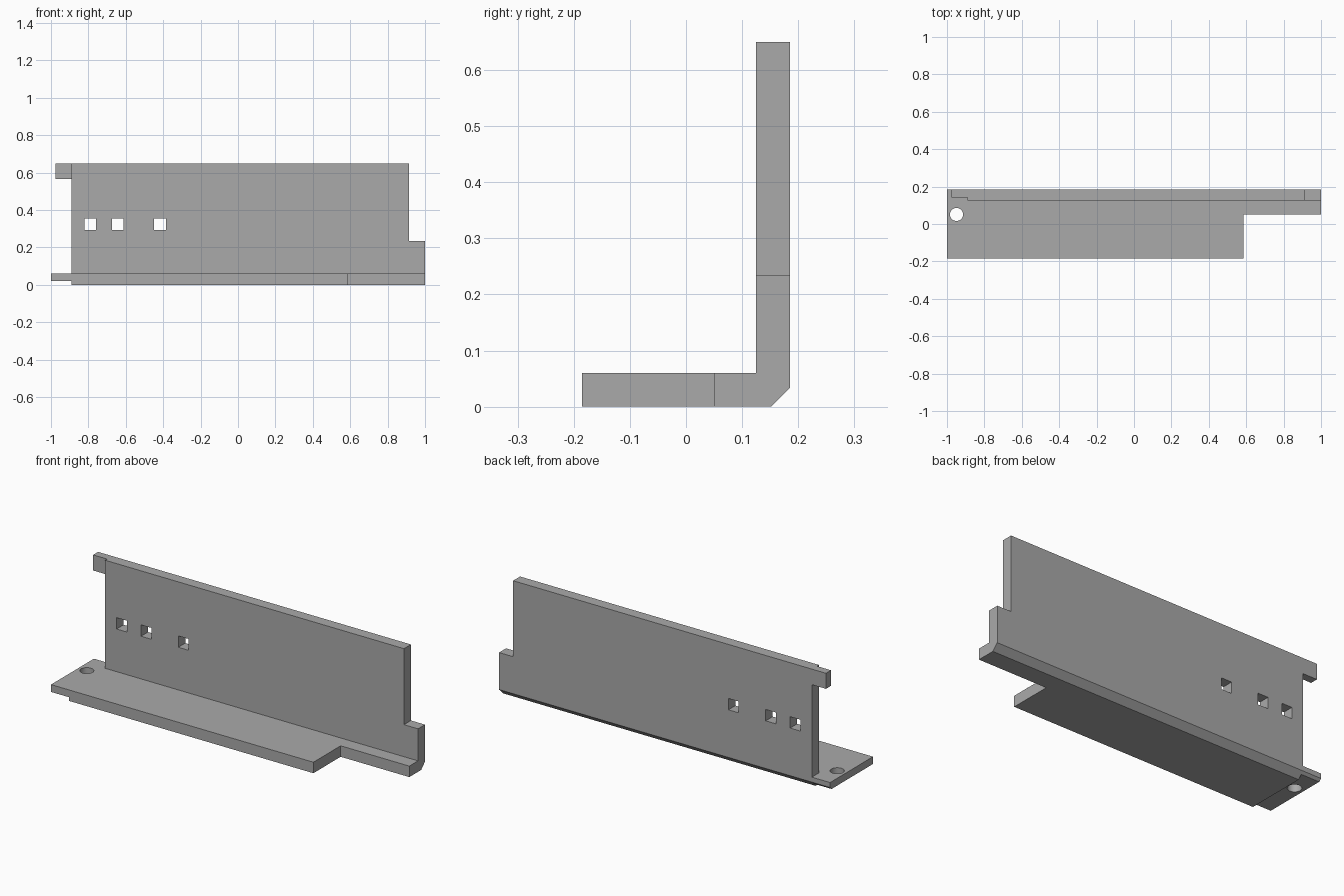
import bpy
import bmesh

if "Cube" in bpy.data.objects:
    bpy.data.objects.remove(bpy.data.objects["Cube"], do_unlink=True)

GREY = (0.4, 0.4, 0.4, 1)
mat = bpy.data.materials.new("plain grey")
mat.use_nodes = True
mat.diffuse_color = GREY
mat.node_tree.nodes["Principled BSDF"].inputs["Base Color"].default_value = GREY


def add_object(name, bm):
    bmesh.ops.recalc_face_normals(bm, faces=bm.faces)
    mesh = bpy.data.meshes.new(name)
    bm.to_mesh(mesh)
    bm.free()
    mesh.materials.append(mat)
    obj = bpy.data.objects.new(name, mesh)
    bpy.context.collection.objects.link(obj)
    return obj


def cut(target, cutter):
    cutter.hide_render = True
    cutter.hide_viewport = True
    cutter.display_type = 'WIRE'
    mod = target.modifiers.new(cutter.name, 'BOOLEAN')
    mod.operation = 'DIFFERENCE'
    mod.solver = 'EXACT'
    mod.object = cutter


def box(name, x, y, z):
    bm = bmesh.new()
    bmesh.ops.create_cube(bm, size=1)
    for v in bm.verts:
        v.co = [(lo + hi) / 2 + c * (hi - lo)
                for c, (lo, hi) in zip(v.co, (x, y, z))]
    return add_object(name, bm)


# Angle bracket: L profile with a chamfered heel, extruded along x
profile = [(-0.185, 0), (0.152, 0), (0.185, 0.033), (0.185, 0.65),
           (0.125, 0.65), (0.125, 0.06), (-0.185, 0.06)]
bm = bmesh.new()
face = bm.faces.new([bm.verts.new((-1, y, z)) for y, z in profile])
ext = bmesh.ops.extrude_face_region(bm, geom=[face])
bmesh.ops.translate(bm, vec=(2, 0, 0),
                    verts=[g for g in ext["geom"] if isinstance(g, bmesh.types.BMVert)])
bracket = add_object("angle_bracket", bm)

# Notches that leave the end tabs and the narrow toe
ALL_Y = (-0.3, 0.3)
notches = {
    "wall_end_notch": ((-1.1, -0.89), ALL_Y, (0.06, 0.565)),
    "top_tab_end": ((-1.1, -0.975), ALL_Y, (0.5, 0.7)),
    "top_tab_front": ((-1.1, -0.89), (0, 0.142), (0.5, 0.7)),
    "base_tab_underside": ((-1.1, -0.89), ALL_Y, (-0.1, 0.02)),
    "wall_step": ((0.915, 1.1), ALL_Y, (0.235, 0.7)),
    "base_step": ((0.585, 1.1), (-0.3, 0.05), (-0.1, 0.1)),
}
for name, spans in notches.items():
    cut(bracket, box(name, *spans))

# Square holes through the wall
for i, x in enumerate((-0.79, -0.642, -0.417)):
    cut(bracket, box(f"square_hole_{i + 1}", (x - 0.031, x + 0.031),
                     (0, 0.3), (0.293, 0.355)))

# Round hole through the base tab
bm = bmesh.new()
bmesh.ops.create_cone(bm, cap_ends=True, segments=32, radius1=0.035,
                      radius2=0.035, depth=0.4)
bmesh.ops.translate(bm, vec=(-0.949, 0.051, 0), verts=bm.verts)
cut(bracket, add_object("round_hole", bm))

# Apply the cuts, remove the cutters and keep crisp edges
bpy.ops.object.select_all(action='DESELECT')
bpy.context.view_layer.objects.active = bracket
bracket.select_set(True)
for mod in list(bracket.modifiers):
    cutter = mod.object
    bpy.ops.object.modifier_apply(modifier=mod.name)
    bpy.data.objects.remove(cutter, do_unlink=True)
bpy.ops.object.shade_smooth_by_angle(angle=0.5)
